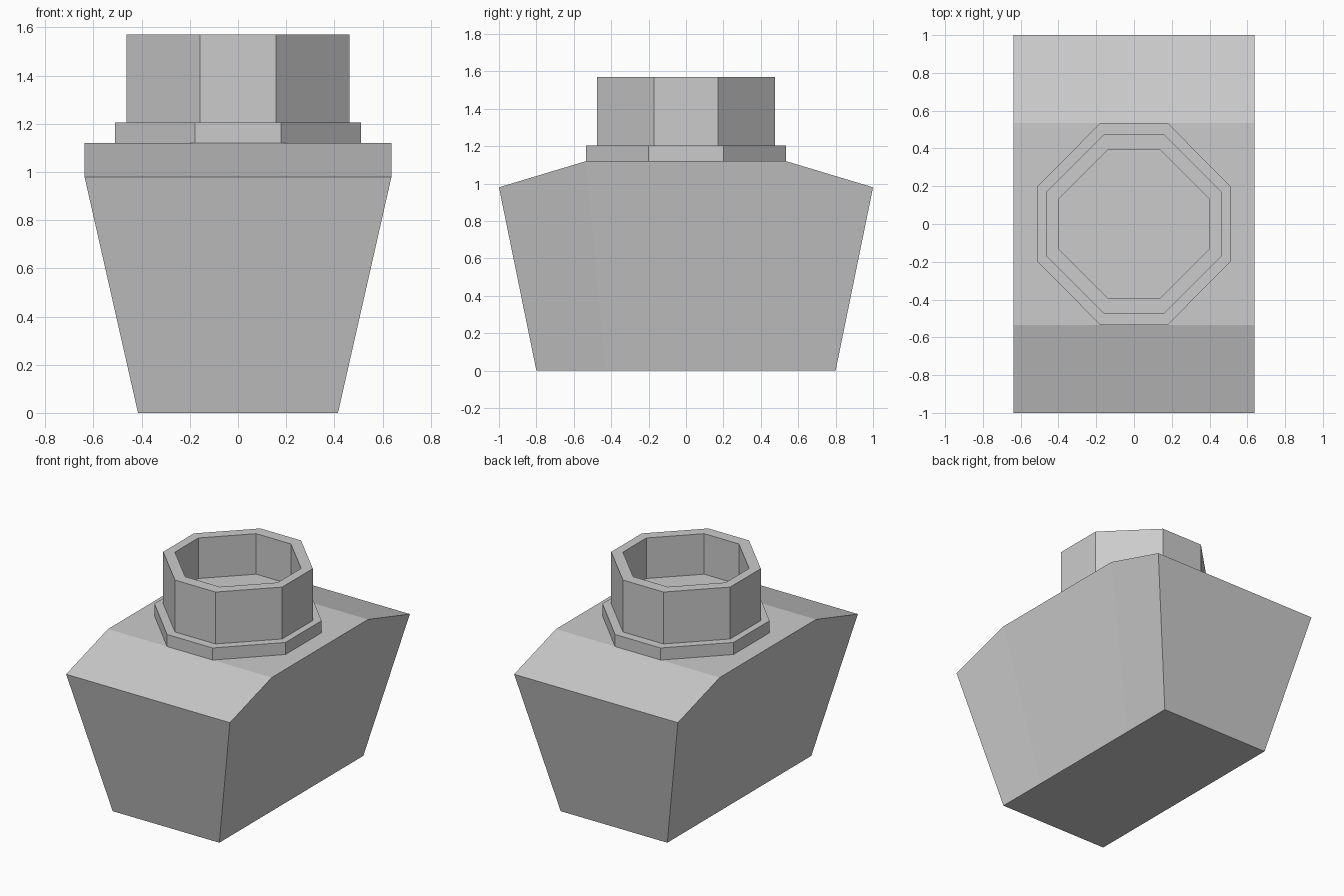
import bpy, bmesh

if "Cube" in bpy.data.objects:
    bpy.data.objects.remove(bpy.data.objects["Cube"])


def loft(name, rings, cap_start=False, cap_end=False):
    """Skin a stack of equal-length closed rings with flat quads."""
    bm = bmesh.new()
    loops = [[bm.verts.new(p) for p in ring] for ring in rings]
    for a, b in zip(loops, loops[1:]):
        n = len(a)
        for i in range(n):
            j = (i + 1) % n
            bm.faces.new((a[i], a[j], b[j], b[i]))
    if cap_start:
        bm.faces.new(loops[0][::-1])
    if cap_end:
        bm.faces.new(loops[-1])
    bmesh.ops.recalc_face_normals(bm, faces=bm.faces)
    return finish(name, bm)


def finish(name, bm):
    mesh = bpy.data.meshes.new(name)
    bm.to_mesh(mesh)
    bm.free()
    obj = bpy.data.objects.new(name, mesh)
    bpy.context.collection.objects.link(obj)
    return obj


def octagon(hx, hy, cx, cy, z):
    """Octagon with half sizes hx, hy and flat sides of half length cx, cy."""
    return [(hx, -cy, z), (hx, cy, z), (cx, hy, z), (-cx, hy, z),
            (-hx, cy, z), (-hx, -cy, z), (-cx, -hy, z), (cx, -hy, z)]


# Body: tapered block with sloped shoulders, in cross-sections along y
# Each station: bottom y, top y, top z
stations = [(-0.80, -1.00, 0.98), (-0.43, -0.535, 1.12),
            (0.43, 0.535, 1.12), (0.80, 1.00, 0.98)]
loft("body", [[(-0.415, yb, 0), (0.415, yb, 0), (0.637, yt, z), (-0.637, yt, z)]
              for yb, yt, z in stations], cap_start=True, cap_end=True)

# Collar: low octagonal step on top of the body
loft("collar", [octagon(0.51, 0.535, 0.178, 0.20, 1.12),
                octagon(0.51, 0.535, 0.178, 0.20, 1.205)], cap_end=True)

# Neck: octagonal tube with a recessed floor
loft("neck", [octagon(0.463, 0.475, 0.158, 0.17, 1.205),
              octagon(0.463, 0.475, 0.158, 0.17, 1.57),
              octagon(0.40, 0.395, 0.135, 0.13, 1.57),
              octagon(0.40, 0.395, 0.135, 0.13, 1.285)], cap_end=True)
# The floor is inside the cup, so the outside normals follow the skin
